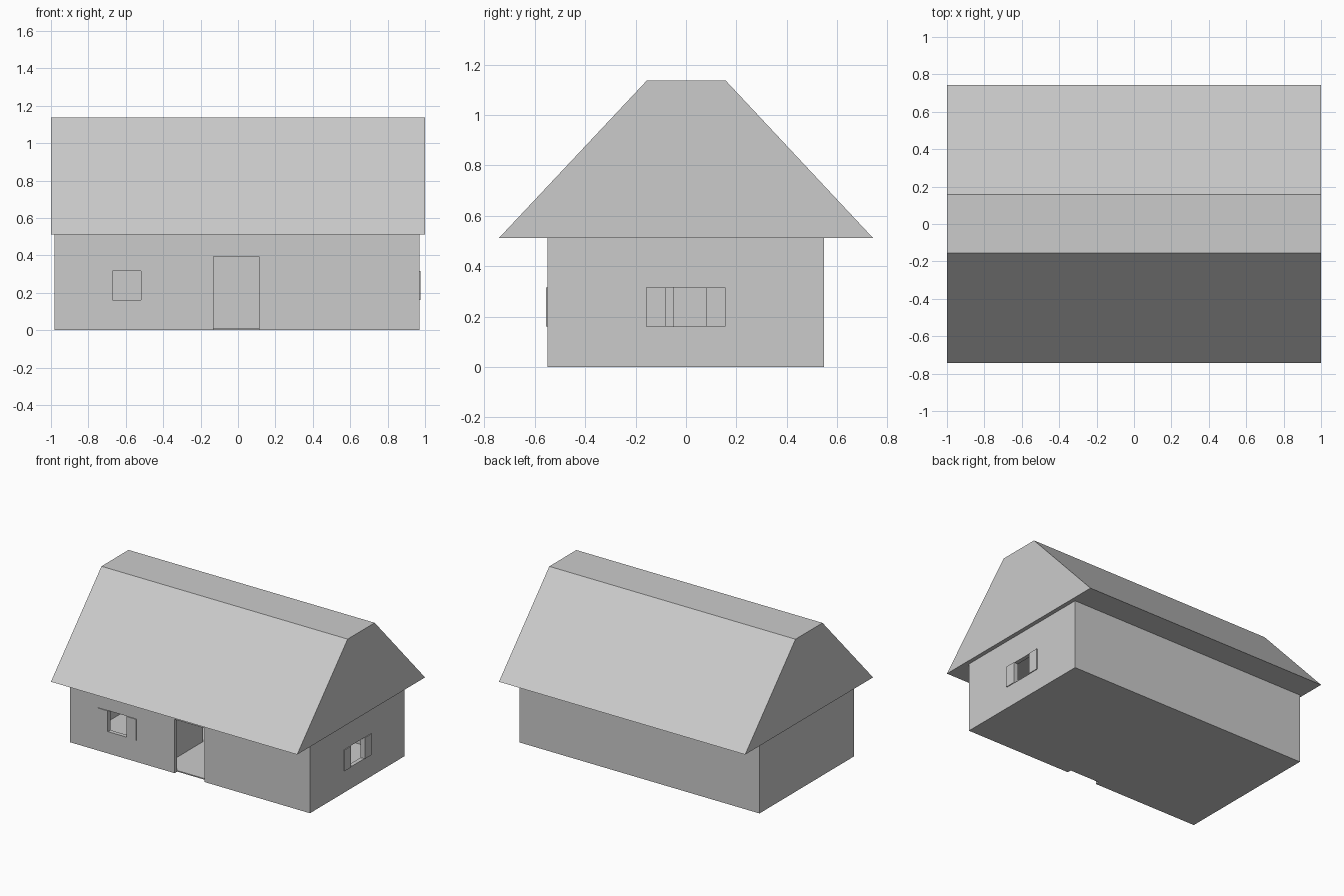
import bpy, bmesh

if "Cube" in bpy.data.objects:
    bpy.data.objects.remove(bpy.data.objects["Cube"])


def prism(name, profile, x0, x1):
    """Extrude a (y, z) profile along x."""
    bm = bmesh.new()
    face = bm.faces.new([bm.verts.new((x0, y, z)) for y, z in profile])
    ext = bmesh.ops.extrude_face_region(bm, geom=[face])
    moved = [v for v in ext["geom"] if isinstance(v, bmesh.types.BMVert)]
    bmesh.ops.translate(bm, verts=moved, vec=(x1 - x0, 0, 0))
    bmesh.ops.recalc_face_normals(bm, faces=bm.faces)
    mesh = bpy.data.meshes.new(name)
    bm.to_mesh(mesh)
    bm.free()
    ob = bpy.data.objects.new(name, mesh)
    bpy.context.collection.objects.link(ob)
    return ob


def box(name, x, y, z):
    return prism(name, [(y[0], z[0]), (y[1], z[0]), (y[1], z[1]), (y[0], z[1])], *x)


def cut(target, name, x, y, z):
    cutter = box(name, x, y, z)
    cutter.hide_render = True
    cutter.hide_viewport = True
    cutter.display_type = 'WIRE'
    mod = target.modifiers.new(name, 'BOOLEAN')
    mod.operation = 'DIFFERENCE'
    mod.solver = 'EXACT'
    mod.object = cutter


X0, X1, Y0, Y1 = -0.98, 0.97, -0.55, 0.547
EAVE, T = 0.512, 0.03
WIN_Z = (0.16, 0.315)

# Hollow outer walls with door and window openings
walls = box("outer_walls", (X0, X1), (Y0, Y1), (0, EAVE))
cut(walls, "room_cutter", (X0 + T, X1 - T), (Y0 + T, Y1 - T), (-0.1, 0.7))
cut(walls, "front_door_cutter", (-0.13, 0.112), (Y0 - 0.1, Y0 + 0.1), (-0.05, 0.395))
cut(walls, "front_window_cutter", (-0.672, -0.518), (Y0 - 0.1, Y0 + 0.1), WIN_Z)
cut(walls, "side_window_cutter", (X1 - 0.1, X1 + 0.1), (-0.08, 0.08), WIN_Z)

# Floor and inner partition with a doorway
box("floor", (X0 + T, X1 - T), (Y0 + T, Y1 - T), (0, 0.008))
partition = box("partition_wall", (-0.28, -0.25), (Y0 + T, Y1 - T), (0.008, EAVE))
cut(partition, "inner_door_cutter", (-0.4, -0.1), (-0.05, 0.19), (-0.05, 0.395))

# Open shutters flat against the walls
S = 0.006
for side, a, b in (("left", -0.752, -0.672), ("right", -0.518, -0.438)):
    box(f"front_shutter_{side}", (a, b), (Y0 - S, Y0), WIN_Z)
for side, a, b in (("left", -0.158, -0.08), ("right", 0.08, 0.157)):
    box(f"side_shutter_{side}", (X1, X1 + S), (a, b), WIN_Z)

# Flat-topped roof with overhanging eaves
prism("roof", [(-0.742, EAVE), (0.742, EAVE), (0.158, 1.136), (-0.156, 1.136)], -1, 1)
